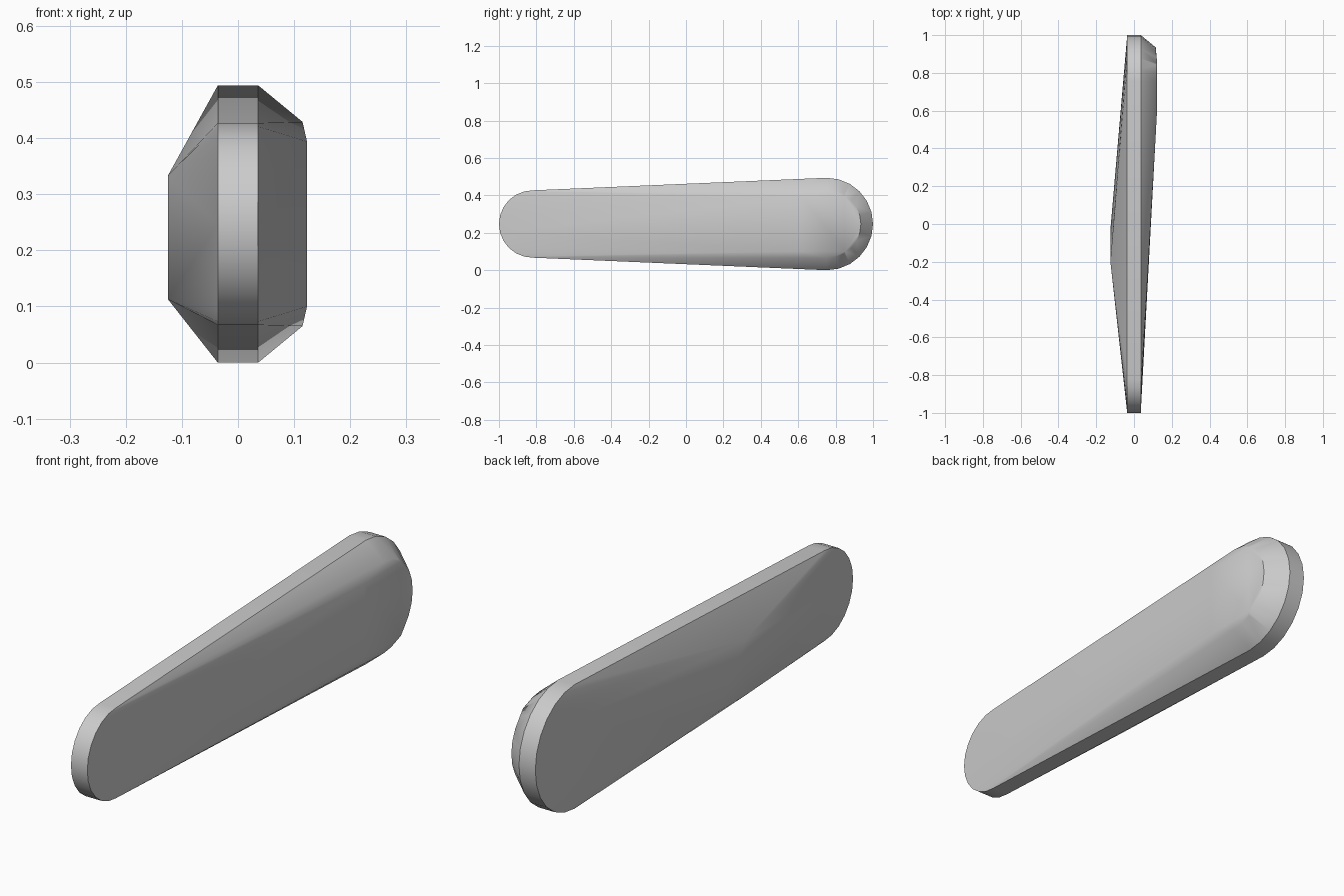
import bpy, bmesh
from math import sin, cos, pi, radians

cube = bpy.data.objects.get("Cube")
if cube:
    bpy.data.objects.remove(cube, do_unlink=True)

MID_Z = 0.247
HALF_BAND = 0.036
SEGMENTS = 12

grey = bpy.data.materials.new("plain grey")
grey.use_nodes = True
colour = (0.6, 0.6, 0.6, 1)
grey.diffuse_color = colour
grey.node_tree.nodes["Principled BSDF"].inputs["Base Color"].default_value = colour


def half_round(x, centre_y, radius, side):
    """Semicircle in a plane of constant x, bulging along side * y."""
    return [(x, centre_y + side * radius * cos(a), MID_Z + radius * sin(a))
            for a in (pi * i / SEGMENTS - pi / 2 for i in range(SEGMENTS + 1))]


points = []
# Central band: a capsule that widens towards the back
for x in (-HALF_BAND, HALF_BAND):
    points += half_round(x, -0.82, 0.18, -1)
    points += half_round(x, 0.753, 0.247, 1)

# Raised plate on the left side, rounded at the back and slightly crowned
points += half_round(0.115, 0.753, 0.182, 1)
points += [(0.123, y, MID_Z + s * 0.147) for y in (0.62, 0.85) for s in (-1, 1)]

# Shallow ridge on the right side
points += [(-0.125, -0.2, 0.333), (-0.125, -0.2, 0.113), (-0.125, -0.03, 0.113)]

# Wrap the sections in one convex skin
bm = bmesh.new()
for p in points:
    bm.verts.new(p)
hull = bmesh.ops.convex_hull(bm, input=bm.verts[:])
unused = {g for g in hull["geom_interior"] + hull["geom_unused"]
          if isinstance(g, bmesh.types.BMVert)}
bmesh.ops.delete(bm, geom=list(unused), context="VERTS")
bmesh.ops.dissolve_limit(bm, angle_limit=radians(0.5),
                         verts=bm.verts[:], edges=bm.edges[:])
bmesh.ops.recalc_face_normals(bm, faces=bm.faces[:])

mesh = bpy.data.meshes.new("tapered_handle")
bm.to_mesh(mesh)
bm.free()
mesh.materials.append(grey)
handle = bpy.data.objects.new("tapered_handle", mesh)
bpy.context.collection.objects.link(handle)

# Soft faces, crisp rims
bpy.ops.object.select_all(action="DESELECT")
handle.select_set(True)
bpy.context.view_layer.objects.active = handle
bpy.ops.object.shade_smooth_by_angle(angle=radians(30))
